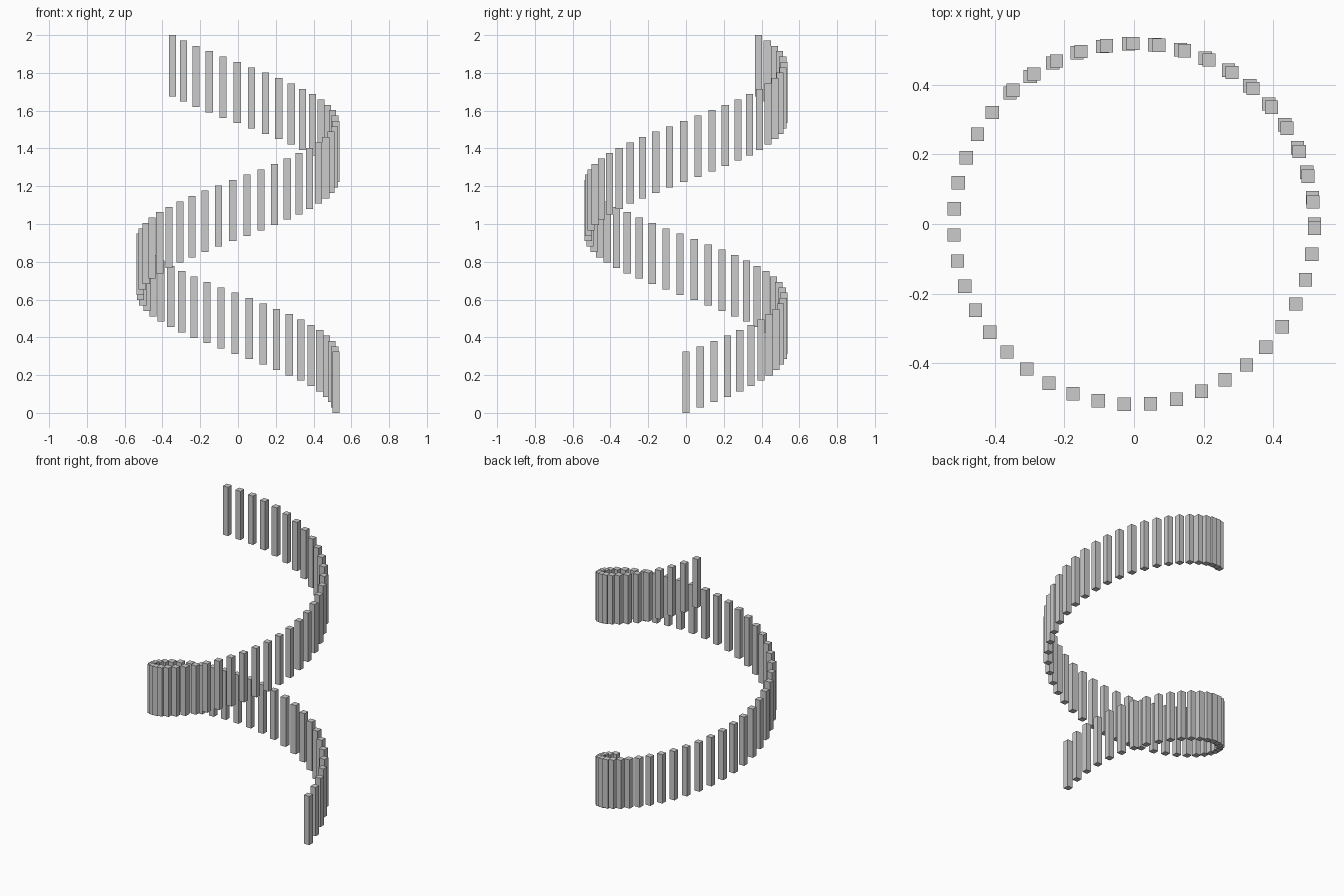
import bpy
import bmesh
from math import cos, sin, radians

if "Cube" in bpy.data.objects:
    bpy.data.objects.remove(bpy.data.objects["Cube"])

COUNT = 60            # upright bars along the spiral
STEP = radians(8.341)  # turn between bars
RADIUS = 0.518
WIDTH = 0.038
HEIGHT = 0.324
RISE = (2.0 - HEIGHT) / (COUNT - 1)

# shared square bar mesh, standing on its origin
mesh = bpy.data.meshes.new("bar")
bm = bmesh.new()
bmesh.ops.create_cube(bm, size=1.0)
bmesh.ops.scale(bm, vec=(WIDTH, WIDTH, HEIGHT), verts=bm.verts)
bmesh.ops.translate(bm, vec=(0, 0, HEIGHT / 2), verts=bm.verts)
bm.to_mesh(mesh)
bm.free()

# bars climb counter-clockwise, all keeping the same orientation
for i in range(COUNT):
    bar = bpy.data.objects.new(f"spiral_bar_{i + 1:02d}", mesh)
    bar.location = (RADIUS * cos(i * STEP), RADIUS * sin(i * STEP), i * RISE)
    bpy.context.collection.objects.link(bar)
